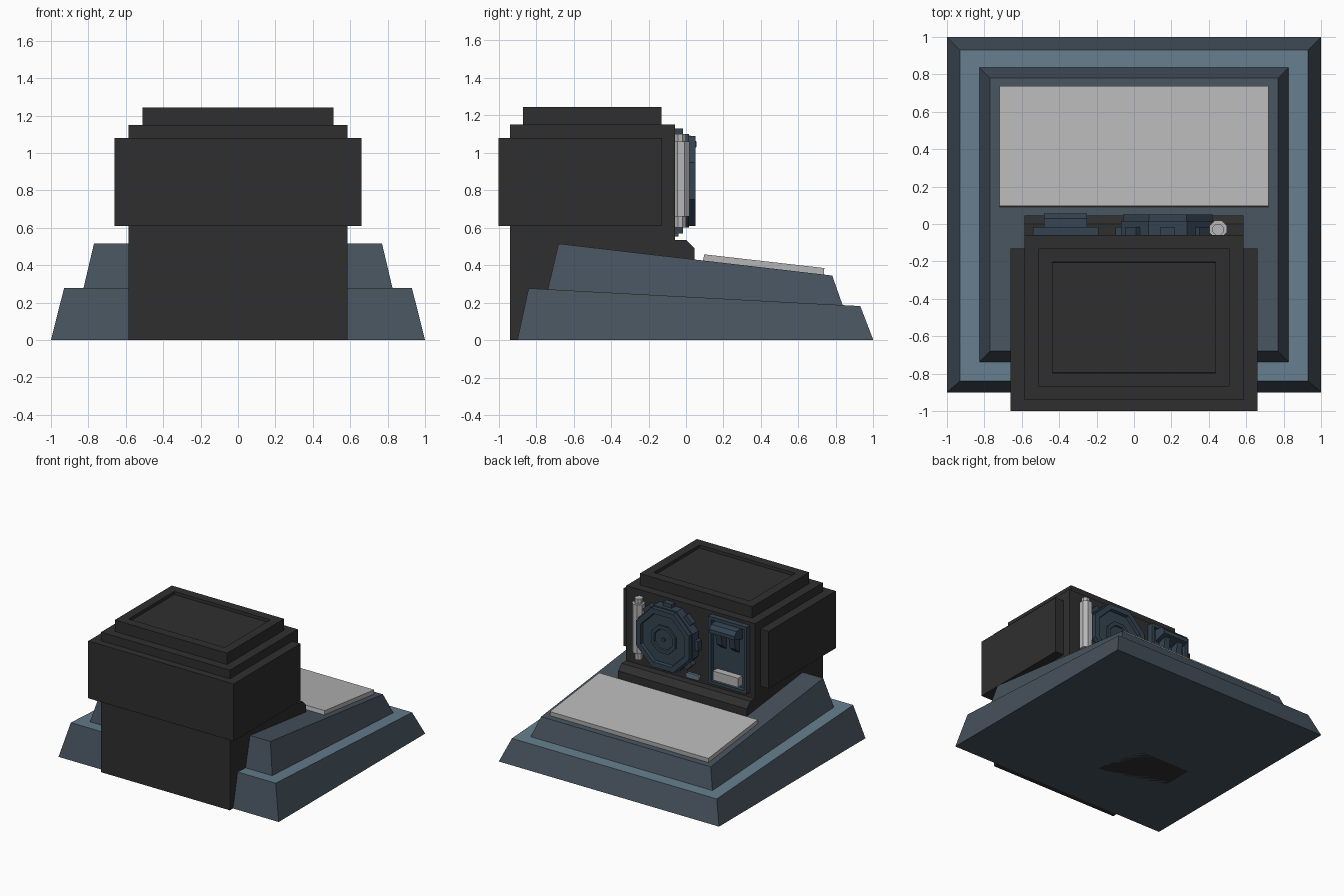
import bpy, bmesh, math
from mathutils import Vector, Matrix

if "Cube" in bpy.data.objects:
    bpy.data.objects.remove(bpy.data.objects["Cube"])

def mat(name, rgb):
    m = bpy.data.materials.new(name)
    m.diffuse_color = (*rgb, 1)
    m.use_nodes = True
    m.node_tree.nodes["Principled BSDF"].inputs["Base Color"].default_value = m.diffuse_color
    return m

CHARCOAL = mat("charcoal", (0.028, 0.028, 0.028))
SLATE = mat("slate", (0.061, 0.084, 0.109))
TEAL = mat("dusty_teal", (0.127, 0.205, 0.262))
GREY = mat("light_grey", (0.47, 0.47, 0.47))
NAVY = mat("dark_blue", (0.034, 0.056, 0.083))

def finish(bm, name, *mats):
    bmesh.ops.recalc_face_normals(bm, faces=bm.faces)
    me = bpy.data.meshes.new(name)
    bm.to_mesh(me)
    bm.free()
    for m in mats:
        me.materials.append(m)
    ob = bpy.data.objects.new(name, me)
    bpy.context.collection.objects.link(ob)
    return ob

def recess(bm, direction, steps):
    """Inset the face looking in a direction, (thickness, depth) per step."""
    bmesh.ops.recalc_face_normals(bm, faces=bm.faces)
    f = max(bm.faces, key=lambda f: f.normal.dot(Vector(direction)))
    for t, d in steps:
        bmesh.ops.inset_individual(bm, faces=[f], thickness=t, depth=d)

def box(name, x, y, z, m, direction=None, steps=()):
    bm = bmesh.new()
    c = [sum(r) / 2 for r in (x, y, z)]
    s = [r[1] - r[0] for r in (x, y, z)]
    bmesh.ops.create_cube(bm, size=1, matrix=Matrix.Translation(c) @ Matrix.Diagonal((*s, 1)))
    if direction:
        recess(bm, direction, steps)
    return finish(bm, name, m)

def tier(name, hx0, y0, z0, hx1, y1, z1, *mats):
    """Tapered slab: half widths, y ranges and z at both y ends."""
    bm = bmesh.new()
    rings = []
    for hx, y, z in ((hx0, y0, z0), (hx1, y1, z1)):
        rings.append([bm.verts.new(p) for p in ((-hx, y[0], z[0]), (hx, y[0], z[0]),
                                                (hx, y[1], z[1]), (-hx, y[1], z[1]))])
    a, b = rings
    bm.faces.new(a[::-1])
    bm.faces.new(b)
    for i in range(4):
        j = (i + 1) % 4
        bm.faces.new((a[i], a[j], b[j], b[i]))
    ob = finish(bm, name, *mats)
    if len(mats) > 1:
        for p in ob.data.polygons:
            p.material_index = int(p.normal.z > 0.7)
    return ob

def extrude_x(name, profile, x, m):
    bm = bmesh.new()
    f = bm.faces.new([bm.verts.new((x[0], y, z)) for y, z in profile])
    r = bmesh.ops.extrude_face_region(bm, geom=[f])
    bmesh.ops.translate(bm, vec=(x[1] - x[0], 0, 0),
                        verts=[v for v in r["geom"] if isinstance(v, bmesh.types.BMVert)])
    return finish(bm, name, m)

def octagon(name, apothem, start, end, axis, m, steps=()):
    """Eight-sided prism from start to end along y or z."""
    bm = bmesh.new()
    r = apothem / math.cos(math.pi / 8)
    a, b = Vector(start), Vector(end)
    rot = Matrix.Rotation(math.pi / 2, 4, 'X') if axis == 'Y' else Matrix()
    bmesh.ops.create_cone(bm, cap_ends=True, segments=8, radius1=r, radius2=r, depth=(b - a).length,
                          matrix=Matrix.Translation((a + b) / 2) @ rot @ Matrix.Rotation(math.pi / 8, 4, 'Z'))
    if steps:
        recess(bm, (0, 1, 0), steps)
    return finish(bm, name, m)

# Sloping stepped base and the plate on it
tier("lower_base", 1, (-.9, 1), (0, 0), .93, (-.84, .93), (.277, .182), SLATE, TEAL)
tier("upper_base", .83, (-.74, .84), (.26, .175), .77, (-.68, .78), (.515, .345), SLATE)
tier("sloping_plate", .72, (.09, .735), (.418, .345), .72, (.097, .738), (.458, .385), GREY)

# Housing: core, wide band, stepped lid with a recess, lip below the controls
box("housing_core", (-.585, .585), (-.94, -.06), (0, 1.15), CHARCOAL)
box("housing_band", (-.66, .66), (-1, -.13), (.61, 1.08), CHARCOAL)
box("housing_lid", (-.51, .51), (-.87, -.13), (1.14, 1.243), CHARCOAL, (0, 0, 1), [(.105, 0), (.001, -.025)])
extrude_x("housing_lip", [(-.1, .3), (-.1, .535), (0, .535), (.045, .49), (.045, .3)], (-.585, .585), CHARCOAL)

# Octagonal dial with tabs round its flange
cx, cz = .18, .85
octagon("dial_flange", .25, (cx, -.08, cz), (cx, .015, cz), 'Y', NAVY)
octagon("dial_face", .24, (cx, 0, cz), (cx, .05, cz), 'Y', NAVY, [(.045, 0), (.005, -.025)])
octagon("dial_hub", .11, (cx, .01, cz), (cx, .04, cz), 'Y', NAVY, [(.03, 0), (.005, -.01)])
octagon("dial_pin", .015, (cx, .01, cz), (cx, .042, cz), 'Y', NAVY)
for i in range(8):
    tab = box(f"dial_tab_{i + 1}", (-.04, .04), (-.07, -.015), (.22, .28), NAVY)
    tab.matrix_world = Matrix.Translation((cx, 0, cz)) @ Matrix.Rotation(i * math.pi / 4, 4, 'Y')

# Light tube beside the dial
octagon("tube", .046, (.45, -.027, .66), (.45, -.027, 1.06), 'Z', GREY)
octagon("tube_ends", .03, (.45, -.03, .6), (.45, -.03, 1.1), 'Z', GREY)

# Switch panel with hood, two levers and a light block
box("switch_panel", (-.54, -.19), (-.08, -.015), (.575, 1.125), NAVY, (0, 1, 0), [(.035, 0), (.003, -.03)])
extrude_x("switch_hood", [(-.05, 1.1), (.03, 1.09), (.055, 1.06), (.055, 1.03), (-.05, 1.0)], (-.48, -.25), NAVY)
for i, x in enumerate((-.43, -.31)):
    extrude_x(f"lever_{i + 1}", [(-.05, 1.02), (.03, 1.04), (.01, .93), (-.05, .88)], (x - .025, x + .025), NAVY)
box("light_block", (-.48, -.25), (-.06, .01), (.625, .7), GREY)

# Small oval button between dial and panel
bm = bmesh.new()
bmesh.ops.create_cone(bm, cap_ends=True, segments=12, radius1=.022, radius2=.022, depth=.03,
                      matrix=Matrix.Translation((-.03, -.055, .575)) @ Matrix.Rotation(math.pi / 2, 4, 'X'))
for v in bm.verts:
    v.co.x += .04 * (1 if v.co.x > -.03 else -1)
finish(bm, "oval_button", TEAL)
